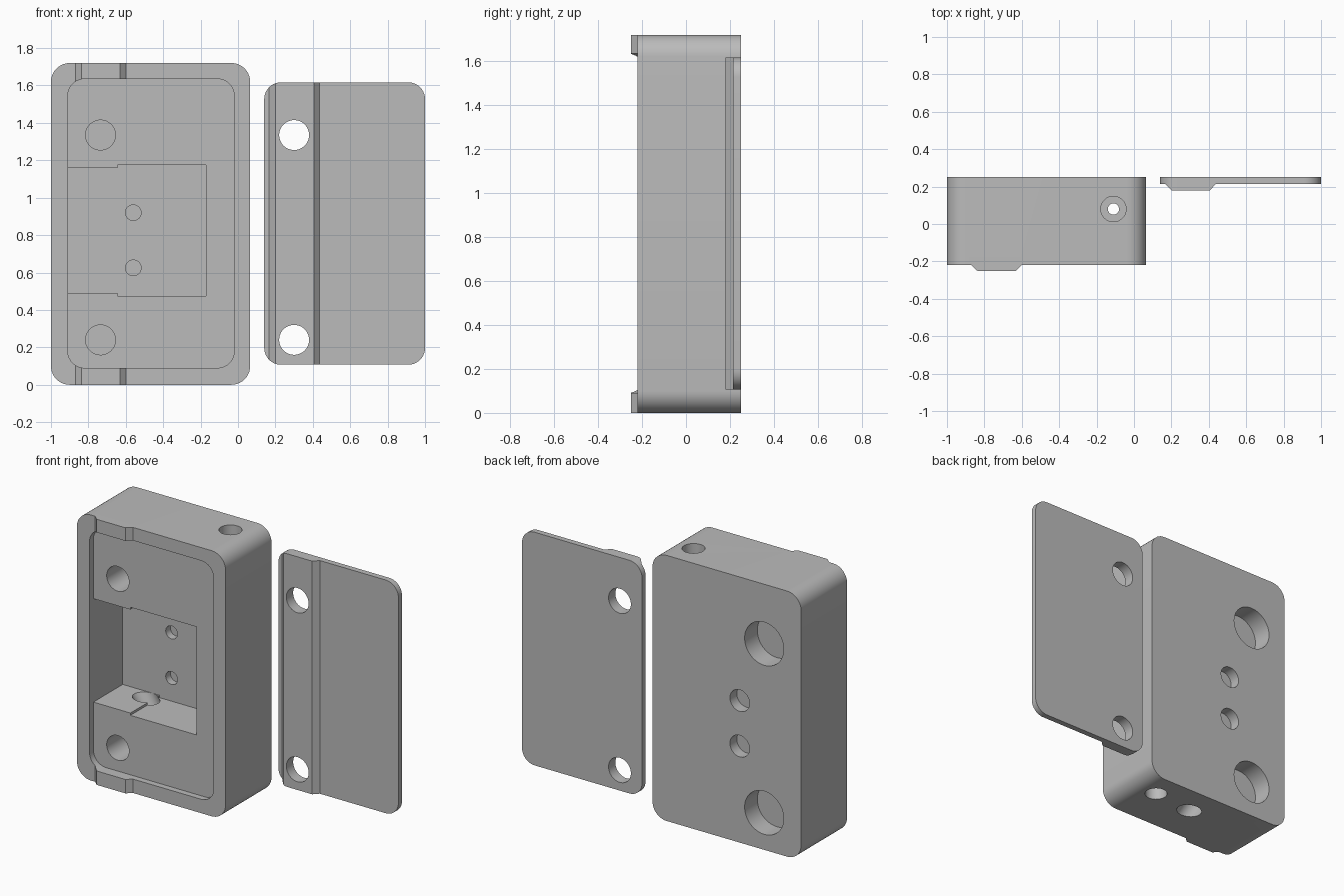
import bpy, bmesh, math
from mathutils import Vector

if "Cube" in bpy.data.objects:
    bpy.data.objects.remove(bpy.data.objects["Cube"])

grey = bpy.data.materials.new("plain grey")
grey.use_nodes = True
grey.diffuse_color = (0.5, 0.5, 0.5, 1)
grey.node_tree.nodes["Principled BSDF"].inputs["Base Color"].default_value = (0.5, 0.5, 0.5, 1)


def prism(name, outline, start, travel):
    """Extrude a closed outline: (x, z) along y, or (x, y) along z."""
    along_y = travel == "y"
    a, b = start
    bm = bmesh.new()
    verts = [bm.verts.new((u, a, v) if along_y else (u, v, a)) for u, v in outline]
    face = bm.faces.new(verts)
    moved = bmesh.ops.extrude_face_region(bm, geom=[face])["geom"]
    shift = Vector((0, b - a, 0) if along_y else (0, 0, b - a))
    bmesh.ops.translate(bm, vec=shift, verts=[g for g in moved if isinstance(g, bmesh.types.BMVert)])
    bmesh.ops.recalc_face_normals(bm, faces=bm.faces)
    mesh = bpy.data.meshes.new(name)
    bm.to_mesh(mesh)
    bm.free()
    mesh.materials.append(grey)
    ob = bpy.data.objects.new(name, mesh)
    bpy.context.collection.objects.link(ob)
    return ob


def rounded(x0, x1, z0, z1, r, steps=10):
    """Rounded rectangle outline."""
    pts = []
    corners = [(x1 - r, z1 - r), (x0 + r, z1 - r), (x0 + r, z0 + r), (x1 - r, z0 + r)]
    for i, (cx, cz) in enumerate(corners):
        for k in range(steps + 1):
            t = math.pi / 2 * (i + k / steps)
            pts.append((cx + r * math.cos(t), cz + r * math.sin(t)))
    return pts


def rod(p, q, r):
    """Round cutter between two points."""
    p, q = Vector(p), Vector(q)
    bpy.ops.mesh.primitive_cylinder_add(vertices=48, radius=r, depth=(q - p).length, location=(p + q) / 2)
    ob = bpy.context.object
    ob.rotation_mode = "QUATERNION"
    ob.rotation_quaternion = (q - p).to_track_quat("Z", "Y")
    ob.data.materials.append(grey)
    return ob


def combine(target, tool, operation="DIFFERENCE"):
    """Apply a boolean and drop the tool."""
    mod = target.modifiers.new("bool", "BOOLEAN")
    mod.object, mod.operation, mod.solver = tool, operation, "EXACT"
    bpy.context.view_layer.update()
    bpy.context.view_layer.objects.active = target
    bpy.ops.object.modifier_apply(modifier=mod.name)
    bpy.data.objects.remove(tool)


SCREW_X, SCREW_Z = -0.735, (0.24, 1.335)
BACK, FLOOR = 0.25, -0.18

# Housing block with the raised band on its front
body = prism("housing", rounded(-1, 0.065, 0, 1.72, 0.1), (-0.22, BACK), "y")
band = [(-0.88, -0.2), (-0.87, -0.22), (-0.838, -0.25), (-0.632, -0.25), (-0.6, -0.22), (-0.59, -0.2)]
combine(body, prism("band", band, (0, 1.72), "z"), "UNION")

# Lid recess and the stepped pocket below it
combine(body, prism("recess", rounded(-0.91, -0.02, 0.09, 1.635, 0.09), (-0.4, FLOOR), "y"))
pocket = [(-0.91, 0.49), (-0.645, 0.49), (-0.645, 0.475), (-0.17, 0.475),
          (-0.17, 1.175), (-0.645, 1.175), (-0.645, 1.16), (-0.91, 1.16)]
combine(body, prism("pocket", pocket, (FLOOR - 0.05, 0.12), "y"))

# Screw holes: front bore, wide back bore, thin web between
for x, heights, r_front, r_back, web in ((SCREW_X, SCREW_Z, 0.08, 0.14, 0.12),
                                         (-0.56, (0.625, 0.92), 0.042, 0.07, 0.18)):
    for z in heights:
        combine(body, rod((x, -0.3, z), (x, web - 0.012, z), r_front))
        combine(body, rod((x, web, z), (x, 0.4, z), r_back))

# Long vertical hole with wider ends
for z0, z1, r in ((-0.1, 1.8, 0.03), (1.27, 1.8, 0.068), (-0.1, 0.45, 0.068)):
    combine(body, rod((-0.11, 0.08, z0), (-0.11, 0.08, z1), r))

# Slanted cable hole from the underside into the pocket
low, high = Vector((-0.4, 0.05, 0)), Vector((-0.695, 0.05, 0.485))
reach = (high - low) * 0.25
combine(body, rod(low - reach, high + reach, 0.069))

# Lid plate with its raised band and two holes
lid_outline = rounded(0.14, 1, 0.107, 1.617, 0.09)
lid = prism("lid", lid_outline, (0.213, BACK), "y")
lid_band = prism("lid_band", [(0.16, 0.23), (0.167, 0.213), (0.2, 0.18), (0.405, 0.18), (0.437, 0.213), (0.444, 0.23)],
                 (0.05, 1.7), "z")
combine(lid_band, prism("trim", lid_outline, (0.1, BACK), "y"), "INTERSECT")
combine(lid, lid_band, "UNION")
for z in SCREW_Z:
    combine(lid, rod((0.3, 0, z), (0.3, 0.4, z), 0.08))

# Smooth the round walls and keep the edges crisp
bpy.ops.object.select_all(action="DESELECT")
for ob in (body, lid):
    ob.select_set(True)
bpy.context.view_layer.objects.active = body
bpy.ops.object.shade_smooth_by_angle(angle=math.radians(25))
